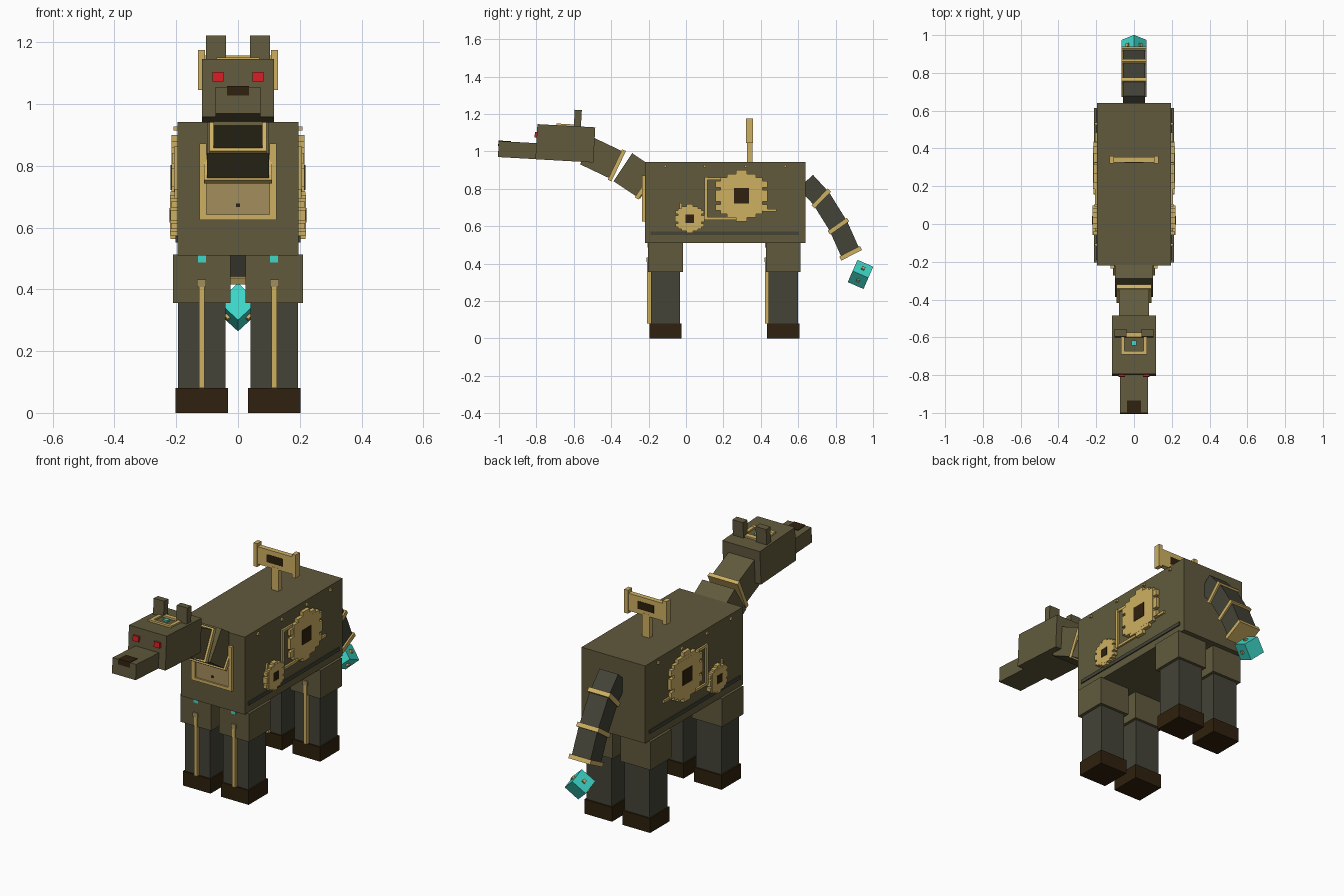
import bpy, bmesh, math
from mathutils import Matrix, Vector

if "Cube" in bpy.data.objects:
    bpy.data.objects.remove(bpy.data.objects["Cube"])


def material(name, r, g, b):
    m = bpy.data.materials.new(name)
    lin = [((c / 255 + 0.055) / 1.055) ** 2.4 for c in (r, g, b)]
    m.diffuse_color = (*lin, 1)
    m.use_nodes = True
    m.node_tree.nodes["Principled BSDF"].inputs["Base Color"].default_value = m.diffuse_color
    return m


OLIVE = material("olive", 97, 90, 61)
GOLD = material("gold", 206, 176, 98)
DULL = material("dull_brass", 164, 141, 92)
GREY = material("dark_grey", 68, 67, 56)
BROWN = material("dark_brown", 47, 33, 14)
CYAN = material("cyan", 62, 214, 200)
RED = material("red", 214, 30, 36)


def boxes(name, mat, parts, rx=0, ry=0):
    """One object from boxes (cx, cy, cz, sx, sy, sz); each is turned about its own centre."""
    bm = bmesh.new()
    rot = Matrix.Rotation(math.radians(rx), 4, 'X') @ Matrix.Rotation(math.radians(ry), 4, 'Y')
    for cx, cy, cz, sx, sy, sz in parts:
        bmesh.ops.create_cube(bm, size=1, matrix=Matrix.Translation((cx, cy, cz)) @ rot
                              @ Matrix.Diagonal((sx, sy, sz, 1)))
    me = bpy.data.meshes.new(name)
    bm.to_mesh(me)
    bm.free()
    me.materials.append(mat)
    ob = bpy.data.objects.new(name, me)
    bpy.context.collection.objects.link(ob)
    return ob


def span(x0, x1, y0, y1, z0, z1):
    return ((x0 + x1) / 2, (y0 + y1) / 2, (z0 + z1) / 2, x1 - x0, y1 - y0, z1 - z0)


def both(*parts):
    return [(s * p[0], *p[1:]) for p in parts for s in (1, -1)]


# Body and side stripes
boxes("body", OLIVE, [span(-0.196, 0.196, -0.22, 0.64, 0.51, 0.942)])
boxes("side_stripe", GREY, both(span(0.19, 0.202, -0.19, 0.605, 0.552, 0.572)))
boxes("rivets", GOLD, both(*[(0.2, y, 0.92, 0.016, 0.013, 0.013)
                             for y in (-0.11, 0.10, 0.32, 0.53)]))


# Side gears made of overlapping stepped plates
def gear(name, y, z, s, x1):
    steps = [(0.112, 0.098), (0.078, 0.116), (0.03, 0.138), (0.14, 0.03)]
    teeth = [(y, z, a * s, b * s) for a, b in steps]
    teeth += [(y + i * 0.118 * s, z + j * 0.062 * s, 0.02 * s, 0.017 * s)
              for i in (1, -1) for j in (1, -1)]
    boxes(name, GOLD, both(*[span(0.19, x1 - 0.0004 * k, cy - a, cy + a, cz - b, cz + b)
                             for k, (cy, cz, a, b) in enumerate(teeth)]))
    h = 0.041 * s
    boxes(name + "_hub", BROWN, both(span(0.2, x1 + 0.002, y - h, y + h, z - h, z + h)))


gear("large_gear", 0.297, 0.762, 1.0, 0.216)
gear("small_gear", 0.02, 0.64, 0.56, 0.22)
boxes("side_pipes", GOLD, both(
    span(0.19, 0.207, 0.098, 0.114, 0.635, 0.862),
    span(0.19, 0.206, 0.098, 0.19, 0.846, 0.861),
    span(0.19, 0.206, 0.098, 0.27, 0.634, 0.648),
    span(0.19, 0.206, 0.41, 0.485, 0.678, 0.692),
    span(0.19, 0.206, -0.036, -0.022, 0.68, 0.725)))

# Chest frame and panel
boxes("chest_frame", GOLD, both(span(0.102, 0.125, -0.235, -0.21, 0.625, 0.872))
      + [span(-0.103, 0.103, -0.234, -0.21, 0.625, 0.642)])
boxes("chest_panel", DULL, [span(-0.104, 0.104, -0.226, -0.21, 0.64, 0.79)])
boxes("chest_keyhole", BROWN, [(0, -0.225, 0.672, 0.012, 0.008, 0.012)])

# Legs, front and rear pairs
for label, y in (("front", -0.11), ("rear", 0.52)):
    boxes(label + "_upper_leg", OLIVE, both(span(0.024, 0.211, y - 0.093, y + 0.093, 0.355, 0.512)))
    boxes(label + "_lower_leg", GREY, both(span(0.04, 0.195, y - 0.078, y + 0.078, 0.06, 0.36)))
    boxes(label + "_foot", BROWN, both(span(0.032, 0.203, y - 0.086, y + 0.086, 0, 0.08)))
    boxes(label + "_leg_rod", GOLD, both(span(0.108, 0.127, y - 0.098, y - 0.075, 0.08, 0.42)))
    boxes(label + "_rod_cap", DULL, both(span(0.103, 0.132, y - 0.1, y - 0.075, 0.408, 0.432)))
    boxes(label + "_leg_gem", CYAN, both(span(0.103, 0.13, y - 0.097, y - 0.08, 0.487, 0.51)))

# Neck segments and collars
boxes("neck_base", OLIVE, [(0, -0.267, 0.868, 0.2, 0.17, 0.18)], -33.7)
boxes("neck_base_collar", GOLD, [(0, -0.21, 0.83, 0.22, 0.022, 0.196)], -33.7)
boxes("neck_upper", OLIVE, [(0, -0.446, 0.962, 0.16, 0.19, 0.16)], -25.5)
boxes("neck_collar", GOLD, [(0, -0.37, 0.925, 0.185, 0.022, 0.18)], -25.5)

# Head, placed in a slightly raised frame around its centre
TILT = -3.2
HEAD = Matrix.Translation((0, -0.645, 1.043)) @ Matrix.Rotation(math.radians(TILT), 4, 'X')


def head_part(name, mat, parts):
    boxes(name, mat, parts).matrix_world = HEAD


head_part("head", OLIVE, [span(-0.116, 0.116, -0.155, 0.155, -0.094, 0.094)])
head_part("snout", OLIVE, [span(-0.073, 0.073, -0.356, -0.1, -0.0935, -0.008)])
head_part("nose", BROWN, [span(-0.036, 0.036, -0.358, -0.29, -0.035, -0.005)])
head_part("eyes", RED, both(span(0.047, 0.083, -0.166, -0.14, 0.021, 0.051)))
head_part("ears", OLIVE, both(span(0.039, 0.104, 0.04, 0.078, 0.08, 0.182)))
head_part("crown_frame", GOLD, both(span(0.05, 0.07, -0.05, 0.045, 0.09, 0.103))
          + [span(-0.07, 0.07, -0.052, -0.034, 0.09, 0.104),
             span(-0.04, 0.04, 0.04, 0.066, 0.09, 0.104)])
head_part("crown_gem", CYAN, [(0, 0.01, 0.096, 0.026, 0.026, 0.014)])

# Key on the back
boxes("key", GOLD, [span(-0.022, 0.022, 0.325, 0.355, 0.93, 1.07),
                    span(-0.115, 0.115, 0.326, 0.354, 1.06, 1.157)]
      + both(span(0.107, 0.13, 0.321, 0.359, 1.045, 1.175)))
boxes("key_slot", BROWN, [span(-0.05, 0.05, 0.324, 0.356, 1.087, 1.13)])

# Tail: segments between joints, each ending in a ring
joints = [(0.64, 0.838), (0.723, 0.748), (0.815, 0.60), (0.88, 0.455)]
for i in range(3):
    (y0, z0), (y1, z1) = joints[i], joints[i + 1]
    angle = math.degrees(math.atan2(z1 - z0, y1 - y0))
    length = math.hypot(y1 - y0, z1 - z0)
    boxes(f"tail_segment_{i + 1}", GREY,
          [(0, (y0 + y1) / 2, (z0 + z1) / 2, 0.115, length, 0.106)], angle)
    boxes(f"tail_ring_{i + 1}", GOLD, [(0, y1, z1, 0.134, 0.024, 0.124)], angle + 3)

# Tail tip: cube on its edge with a stud on each slanted face
boxes("tail_tip", CYAN, [(0, 0.933, 0.342, 0.092, 0.092, 0.092)], -23.6, 45)
turn = Matrix.Rotation(math.radians(-23.6), 3, 'X') @ Matrix.Rotation(math.radians(45), 3, 'Y')
studs = []
for d in ((1, 0, 0), (-1, 0, 0), (0, 0, 1), (0, 0, -1)):
    p = turn @ (Vector(d) * 0.046) + Vector((0, 0.933, 0.342))
    studs.append((*p, 0.018, 0.018, 0.018))
boxes("tail_studs", GOLD, studs, -23.6, 45)
